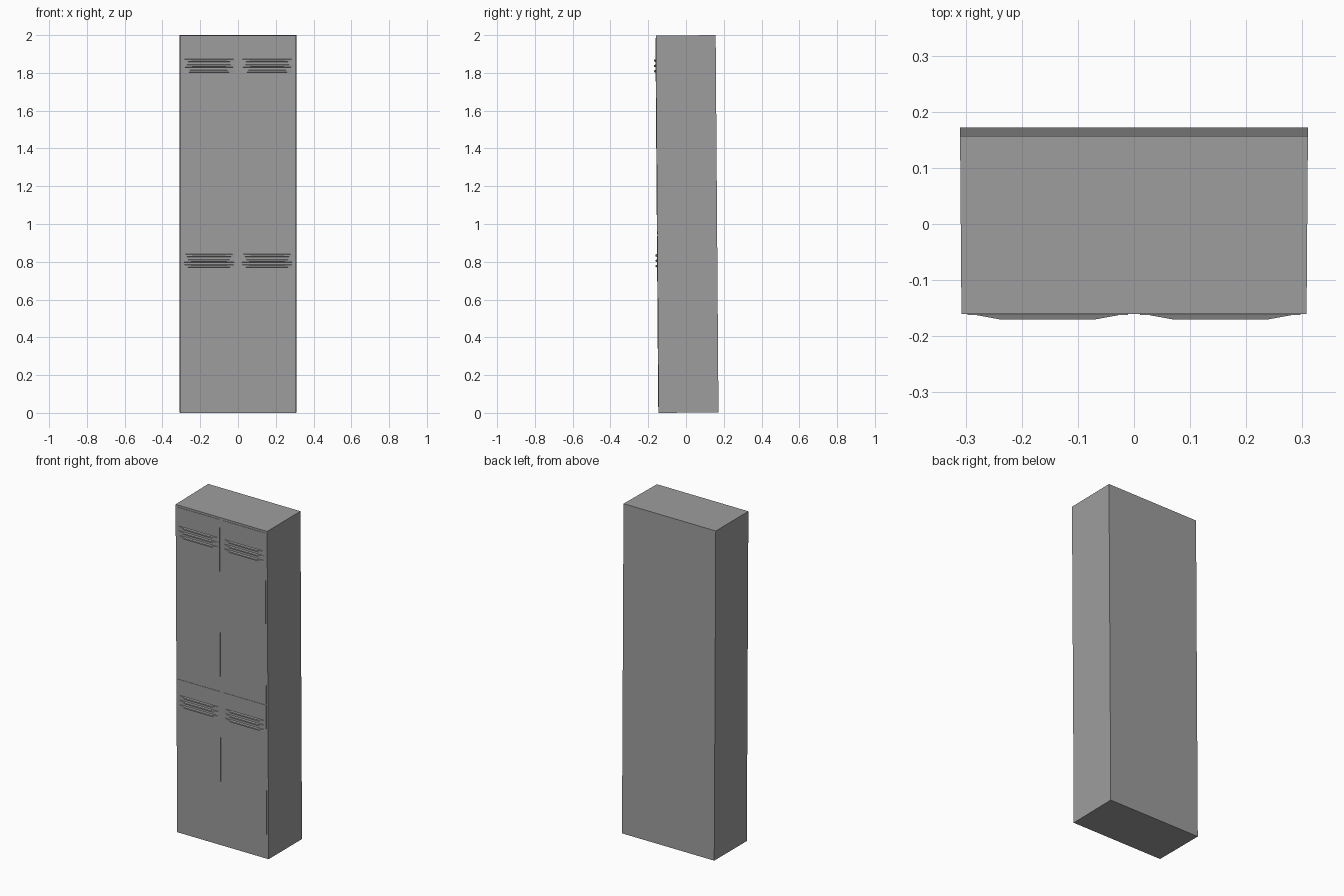
import bpy
import bmesh
from mathutils import Matrix, Vector

cube = bpy.data.objects.get("Cube")
if cube:
    bpy.data.objects.remove(cube, do_unlink=True)

grey = bpy.data.materials.new("grey_metal")
grey.use_nodes = True
COLOUR = (0.34, 0.34, 0.34, 1)
grey.diffuse_color = COLOUR
grey.node_tree.nodes["Principled BSDF"].inputs["Base Color"].default_value = COLOUR

FRONT, BACK, HEIGHT = -0.145, 0.172, 1.9976
DOOR_THICK = 0.002
LEAN = Matrix.Translation((0, 0, 0.0011)) @ Matrix.Rotation(0.0075, 4, 'X')


def frustum(name, x, z, back_y, back_size, front_y, front_size):
    """Block whose back and front rectangles may differ in size."""
    bm = bmesh.new()
    rings = []
    for y, (w, h) in ((back_y, back_size), (front_y, front_size)):
        corners = ((-1, -1), (1, -1), (1, 1), (-1, 1))
        rings.append([bm.verts.new(LEAN @ Vector((x + i * w / 2, y, z + j * h / 2)))
                      for i, j in corners])
    a, b = rings
    bm.faces.new(a)
    bm.faces.new(b)
    for i in range(4):
        j = (i + 1) % 4
        bm.faces.new((a[i], a[j], b[j], b[i]))
    bmesh.ops.recalc_face_normals(bm, faces=bm.faces)
    mesh = bpy.data.meshes.new(name)
    bm.to_mesh(mesh)
    bm.free()
    mesh.materials.append(grey)
    obj = bpy.data.objects.new(name, mesh)
    bpy.context.collection.objects.link(obj)
    return obj


# Cabinet, very slightly narrower at the front
frustum("cabinet", 0, HEIGHT / 2, BACK, (0.62, HEIGHT), FRONT, (0.615, HEIGHT))

# Four doors, each with three louvres near its top
face = FRONT - DOOR_THICK
for side, sx in (("right", -1), ("left", 1)):
    for level, low, high, vent in (("lower", 0.03, 0.936, 0.805),
                                   ("upper", 0.944, 1.985, 1.837)):
        size = (0.286, high - low)
        frustum(f"{level}_{side}_door", sx * 0.154, (low + high) / 2,
                FRONT + 0.001, size, face, size)
        for k in range(3):
            z = vent + (1 - k) * 0.028
            frustum(f"{level}_{side}_louvre_{k + 1}", sx * 0.154, z,
                    face + 0.001, (0.28, 0.016), face - 0.009, (0.17, 0.008))
